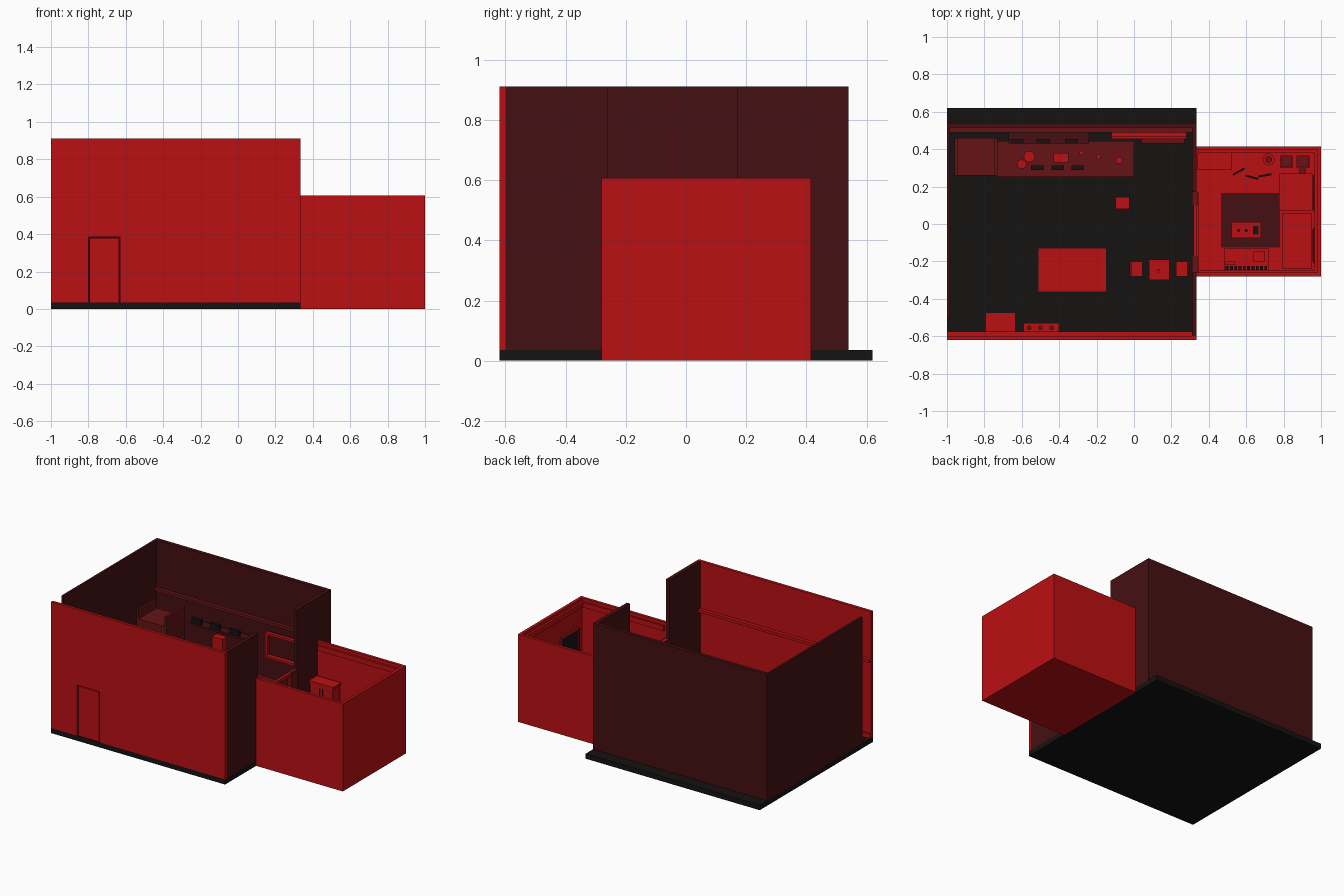
import bpy, bmesh, math
from mathutils import Matrix, Vector


def material(name, rgb):
    m = bpy.data.materials.new(name)
    m.diffuse_color = (*rgb, 1)
    return m


RED = material("red", (0.5, 0.005, 0.006))
DARK = material("dark_red", (0.06, 0.005, 0.006))
MID = material("mid_red", (0.13, 0.007, 0.008))
BLACK = material("black", (0.008, 0.006, 0.006))


def finish(name, bm, mat):
    me = bpy.data.meshes.new(name)
    bm.to_mesh(me)
    bm.free()
    ob = bpy.data.objects.new(name, me)
    bpy.context.collection.objects.link(ob)
    me.materials.append(mat)
    return ob


def boxes(name, mat, *spans):
    """One object made of boxes, each (x0, x1, y0, y1, z0, z1)."""
    bm = bmesh.new()
    for x0, x1, y0, y1, z0, z1 in spans:
        size = Matrix.Diagonal((x1 - x0, y1 - y0, z1 - z0, 1))
        mid = Matrix.Translation(((x0 + x1) / 2, (y0 + y1) / 2, (z0 + z1) / 2))
        bmesh.ops.create_cube(bm, size=1, matrix=mid @ size)
    return finish(name, bm, mat)


def cylinder(name, mat, x, y, z0, z1, r, r2=None):
    bm = bmesh.new()
    bmesh.ops.create_cone(bm, cap_ends=True, segments=16, radius1=r, radius2=r if r2 is None else r2,
                          depth=z1 - z0, matrix=Matrix.Translation((x, y, (z0 + z1) / 2)))
    return finish(name, bm, mat)


def table(name, mat, x0, x1, y0, y1, z0, z1, t=0.012, leg=0.012):
    legs = [(x, x + leg, y, y + leg, z0, z1 - t) for x in (x0, x1 - leg) for y in (y0, y1 - leg)]
    return boxes(name, mat, (x0, x1, y0, y1, z1 - t, z1), *legs)


F = 0.035   # main floor level
T = 0.91    # main wall top

# main room shell
boxes("main_floor", BLACK, (-1, 0.335, -0.62, 0.62, 0, F))
boxes("front_wall", RED, (-1, -0.8, -0.62, -0.6, F, T), (-0.63, 0.335, -0.62, -0.6, F, T),
      (-0.8, -0.63, -0.62, -0.6, 0.385, T))
boxes("front_door", RED, (-0.793, -0.637, -0.615, -0.598, F, 0.379))
boxes("door_gap", BLACK, (-0.8, -0.63, -0.604, -0.601, F, 0.385))
boxes("door_casing", RED, (-0.82, -0.8, -0.6, -0.59, F, 0.4), (-0.63, -0.61, -0.6, -0.59, F, 0.4),
      (-0.82, -0.61, -0.6, -0.59, 0.385, 0.405))
boxes("back_wall", DARK, (-1, 0.335, 0.515, 0.54, F, T))
boxes("left_wall", DARK, (-1, -0.985, -0.505, 0.54, F, T))
boxes("right_wall", DARK, (0.31, 0.335, -0.6, -0.26, F, T), (0.31, 0.335, 0.17, 0.54, F, T))

# rails and skirting along the long walls
for name, z0, z1, d in (("picture_rail", 0.565, 0.585, 0.025), ("skirting", F, 0.065, 0.012)):
    boxes("front_" + name, RED, (-1, 0.31, -0.6, -0.6 + d, z0, z1))
    boxes("back_" + name, MID, (-0.985, 0.31, 0.515 - d, 0.515, z0, z1))

# framed opening between the rooms
boxes("doorway_frame", MID, (0.31, 0.34, -0.26, -0.17, F, 0.5), (0.31, 0.34, 0.1, 0.17, F, 0.5))
boxes("doorway_lintel", RED, (0.318, 0.338, -0.26, 0.17, 0.48, 0.5))
boxes("doorway_threshold", RED, (0.318, 0.345, -0.26, 0.17, 0.01, 0.04))

# tall cupboard with raised sides
boxes("tall_cupboard", MID, (-0.96, -0.73, 0.26, 0.46, F, 0.47), (-0.96, -0.945, 0.26, 0.46, 0.47, 0.53),
      (-0.745, -0.73, 0.26, 0.46, 0.47, 0.54))

# long counter with its doors
boxes("long_counter", MID, (-0.73, 0, 0.26, 0.44, F, 0.21), (-0.735, 0, 0.25, 0.445, 0.21, 0.225))
boxes("counter_doors", MID, *[(-0.72 + i * 0.12, -0.61 + i * 0.12, 0.252, 0.26, 0.05, 0.2) for i in range(6)])

# wall shelf with jars, and stools' dark pads along the counter
boxes("wall_shelf", DARK, (-0.67, -0.24, 0.43, 0.49, 0.44, 0.455))
boxes("shelf_jars", BLACK, *[(x, x + 0.07, 0.435, 0.455, 0.455, 0.49) for x in (-0.66, -0.52, -0.37)])
boxes("counter_trays", BLACK, *[(x, x + 0.065, 0.29, 0.312, 0.225, 0.25) for x in (-0.55, -0.44, -0.335)])
boxes("counter_machine", RED, (-0.43, -0.35, 0.33, 0.38, 0.225, 0.46))
for i, (x, y, r, h) in enumerate(((-0.56, 0.36, 0.03, 0.04), (-0.6, 0.32, 0.025, 0.03), (-0.28, 0.38, 0.012, 0.04),
                                  (-0.19, 0.36, 0.012, 0.05), (-0.08, 0.34, 0.018, 0.05))):
    cylinder("counter_pot_%d" % i, RED, x, y, 0.225, 0.225 + h, r)

# display frame on the back wall with a low block beside it
boxes("display_frame", RED, (-0.12, -0.1, 0.465, 0.49, 0.35, 0.52), (0.26, 0.28, 0.465, 0.49, 0.35, 0.52),
      (-0.12, 0.28, 0.465, 0.49, 0.505, 0.52), (-0.12, 0.28, 0.455, 0.49, 0.35, 0.365))
boxes("display_panel", DARK, (-0.1, 0.26, 0.485, 0.515, 0.36, 0.51))
boxes("low_sideboard", MID, (0.04, 0.27, 0.43, 0.5, F, 0.18))
boxes("sideboard_knobs", RED, *[(x, x + 0.015, 0.465, 0.48, 0.18, 0.2) for x in (0.07, 0.15, 0.23)])

# rug, doormat, console
boxes("rug", RED, (-0.51, -0.15, -0.36, -0.13, F, 0.039))
boxes("doormat", RED, (-0.79, -0.635, -0.575, -0.475, F, 0.039))
table("console", RED, -0.59, -0.4, -0.575, -0.53, F, 0.17)
for x in (-0.56, -0.5, -0.44):
    cylinder("console_vase", MID, x, -0.555, 0.17, 0.2, 0.012)

# small table, its two chairs and a stool
table("small_table", RED, 0.08, 0.19, -0.3, -0.19, F, 0.17)
cylinder("table_cup", RED, 0.13, -0.25, 0.17, 0.19, 0.01)
for side, x0, xb in (("left", -0.025, -0.025), ("right", 0.225, 0.283)):
    table(side + "_chair", RED, x0, x0 + 0.07, -0.28, -0.2, F, 0.12)
    boxes(side + "_chair_back", MID, (xb, xb + 0.012, -0.28, -0.2, 0.12, 0.22))
table("stool", RED, -0.1, -0.025, 0.08, 0.145, F, 0.13)

# side room shell
S = 0.607
boxes("side_floor", RED, (0.335, 1, -0.28, 0.415, 0, 0.025))
boxes("side_walls", RED, (0.335, 1, -0.28, -0.26, 0.02, S), (0.335, 1, 0.395, 0.415, 0.02, S),
      (0.98, 1, -0.27, 0.405, 0.02, S))
boxes("side_cornice", RED, (0.345, 0.98, -0.26, -0.248, 0.55, 0.585), (0.345, 0.98, 0.38, 0.395, 0.55, 0.585),
      (0.965, 0.98, -0.25, 0.385, 0.55, 0.585))
boxes("side_rug", DARK, (0.465, 0.78, -0.125, 0.165, 0.025, 0.03))

# wardrobe in the corner
boxes("wardrobe", RED, (0.345, 0.52, 0.295, 0.375, 0.025, 0.365), (0.34, 0.525, 0.29, 0.38, 0.36, 0.375))
boxes("wardrobe_handles", BLACK, (0.42, 0.424, 0.29, 0.296, 0.2, 0.34), (0.44, 0.444, 0.29, 0.296, 0.2, 0.34))

# worktops, boxes and windows along the right wall
boxes("right_cabinet", RED, (0.78, 0.95, 0.08, 0.26, 0.025, 0.2), (0.775, 0.955, 0.07, 0.27, 0.2, 0.212))
boxes("right_bench", RED, (0.79, 0.95, -0.24, 0.055, 0.025, 0.12))
for x in (0.78, 0.87):
    boxes("storage_crate", RED, (x, x + 0.07, 0.3, 0.308, 0.025, 0.12), (x, x + 0.07, 0.357, 0.365, 0.025, 0.12),
          (x, x + 0.008, 0.3, 0.365, 0.025, 0.12), (x + 0.062, x + 0.07, 0.3, 0.365, 0.025, 0.12))
    boxes("crate_base", MID, (x, x + 0.07, 0.3, 0.365, 0.025, 0.06))
for y in (-0.2, 0.08):
    boxes("window_pane", BLACK, (0.972, 0.981, y, y + 0.17, 0.27, 0.41))
    boxes("window_frame", MID, (0.96, 0.98, y - 0.012, y, 0.26, 0.42), (0.96, 0.98, y + 0.17, y + 0.182, 0.26, 0.42),
          (0.96, 0.98, y, y + 0.17, 0.408, 0.42), (0.955, 0.98, y, y + 0.17, 0.26, 0.272))
cylinder("round_stool", RED, 0.72, 0.345, 0.025, 0.12, 0.032)
cylinder("round_stool_pad", MID, 0.72, 0.345, 0.12, 0.135, 0.018)
cylinder("floor_pot", MID, 0.9, 0.285, 0.025, 0.09, 0.014, 0.02)

# loose planks on the floor
for i, (x, y, a) in enumerate(((0.56, 0.28, 30), (0.63, 0.25, -15), (0.7, 0.26, 10))):
    ob = boxes("plank_%d" % i, BLACK, (-0.035, 0.035, -0.005, 0.005, 0, 0.01))
    ob.location = Vector((x, y, 0.026))
    ob.rotation_euler.z = math.radians(a)

# coffee table with small objects
table("coffee_table", RED, 0.52, 0.68, -0.075, 0.01, 0.03, 0.1)
boxes("coffee_table_tray", BLACK, (0.635, 0.665, -0.055, -0.01, 0.1, 0.106))
for x in (0.56, 0.6):
    cylinder("coffee_cup", BLACK, x, -0.035, 0.1, 0.115, 0.008)

# desk with drawer box and keyboard-like slats
table("desk", RED, 0.48, 0.72, -0.25, -0.13, 0.025, 0.15)
boxes("desk_box", RED, (0.64, 0.7, -0.2, -0.145, 0.15, 0.19))
boxes("desk_books", RED, (0.49, 0.54, -0.22, -0.2, 0.15, 0.17))
boxes("desk_slats", BLACK, *[(0.49 + i * 0.023, 0.505 + i * 0.023, -0.247, -0.225, 0.15, 0.165) for i in range(10)])
